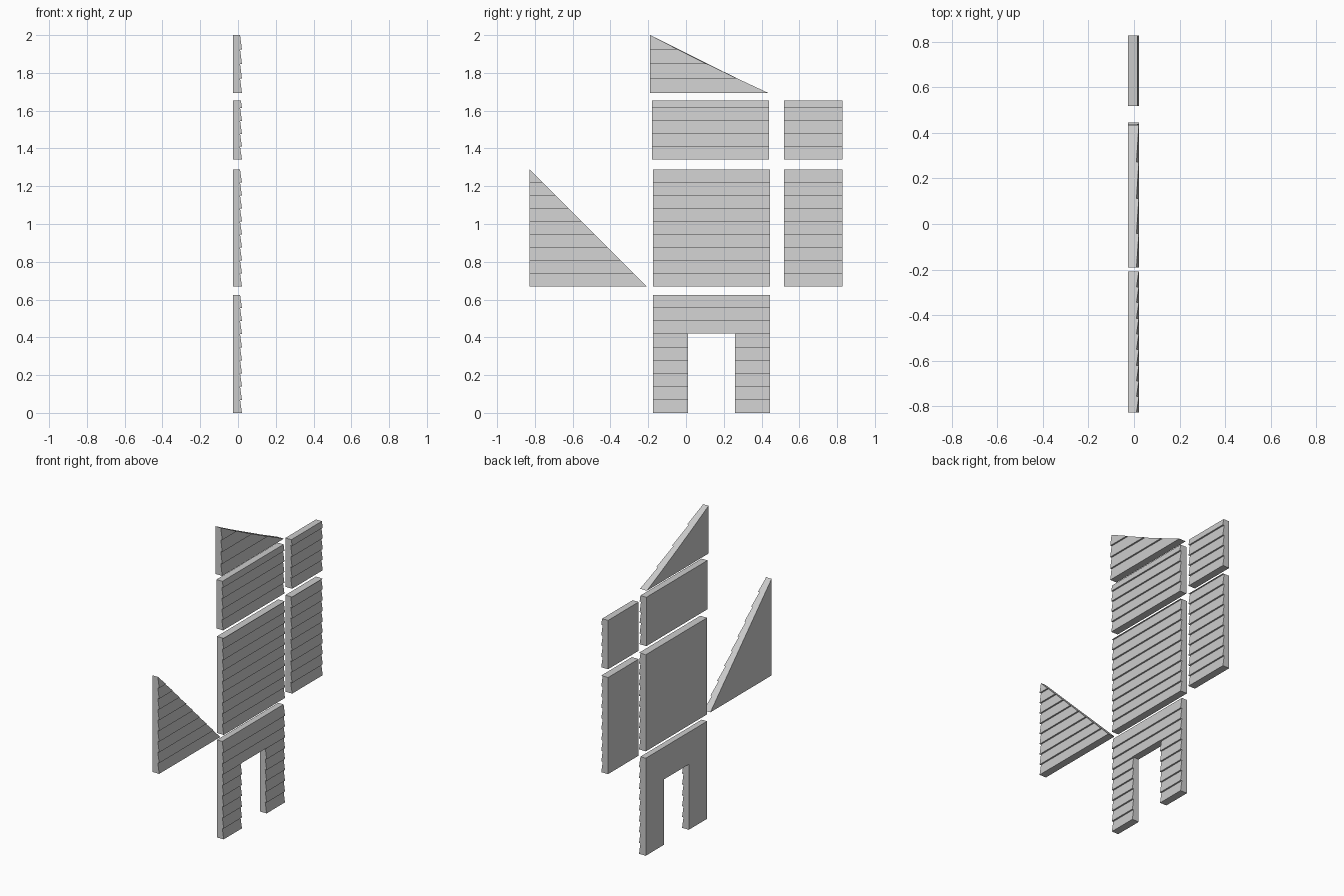
import bpy, bmesh

if "Cube" in bpy.data.objects:
    bpy.data.objects.remove(bpy.data.objects["Cube"])

BACK, LIP, THIN = -0.027, 0.021, 0.011   # wall back, board bottom edge, board top edge


def siding(name, z0, z1, pitch, left, right):
    """Lap-siding slab; right(t) gives the far edge at height fraction t."""
    front, z = [], z0
    while z < z1 - 1e-4:
        top = min(z + pitch, z1)
        f = (top - z) / pitch
        front += [(LIP, z), (LIP + (THIN - LIP) * f, top)]
        z = top
    back = [(BACK, zz) for zz in sorted({round(p[1], 5) for p in front}, reverse=True)]
    ring = front + back
    bm = bmesh.new()
    a = [bm.verts.new((x, left, z)) for x, z in ring]
    b = [bm.verts.new((x, right((z - z0) / (z1 - z0)), z)) for x, z in ring]
    n = len(ring)
    for i in range(n):
        j = (i + 1) % n
        bm.faces.new((a[i], a[j], b[j], b[i]))
    bm.faces.new(a)
    bm.faces.new(b[::-1])
    bmesh.ops.remove_doubles(bm, verts=bm.verts[:], dist=1e-4)
    bmesh.ops.recalc_face_normals(bm, faces=bm.faces[:])
    me = bpy.data.meshes.new(name)
    bm.to_mesh(me)
    bm.free()
    ob = bpy.data.objects.new(name, me)
    bpy.context.collection.objects.link(ob)
    return ob


# Rectangular wall panels
P = 0.0687
for name, z0, z1, y0, y1 in [
    ("main_wall_panel", 0.669, 1.288, -0.175, 0.446),
    ("side_wall_panel", 0.669, 1.288, 0.518, 0.828),
    ("upper_wall_panel", 1.341, 1.654, -0.18, 0.44),
    ("upper_side_panel", 1.341, 1.654, 0.518, 0.828),
]:
    siding(name, z0, z1, P if z1 < 1.3 else 0.0683, y0, lambda t, y=y1: y)

# Triangular panels: steep side piece and slightly sagging roof gable
siding("side_triangle_panel", 0.669, 1.288, P, -0.828,
       lambda t: -0.828 + 0.62 * (1 - t))
siding("gable_panel", 1.694, 2.0, 0.0765, -0.19,
       lambda t: -0.19 + 0.625 * (1 - t) - 0.04 * t * (1 - t))

# Door panel with a doorway cut out
door = siding("doorway_panel", 0.0, 0.625, 0.625 / 9, -0.175, lambda t: 0.446)
bpy.ops.mesh.primitive_cube_add(size=1, location=(0, 0.135, 0.109))
cutter = bpy.context.object
cutter.name = "doorway_cutter"
cutter.scale = (0.4, 0.25, 0.62)
cutter.hide_render = True
mod = door.modifiers.new("doorway", "BOOLEAN")
mod.object = cutter
mod.operation = "DIFFERENCE"
mod.solver = "EXACT"
bpy.context.view_layer.objects.active = door
bpy.ops.object.modifier_apply(modifier=mod.name)
bpy.data.objects.remove(cutter)
